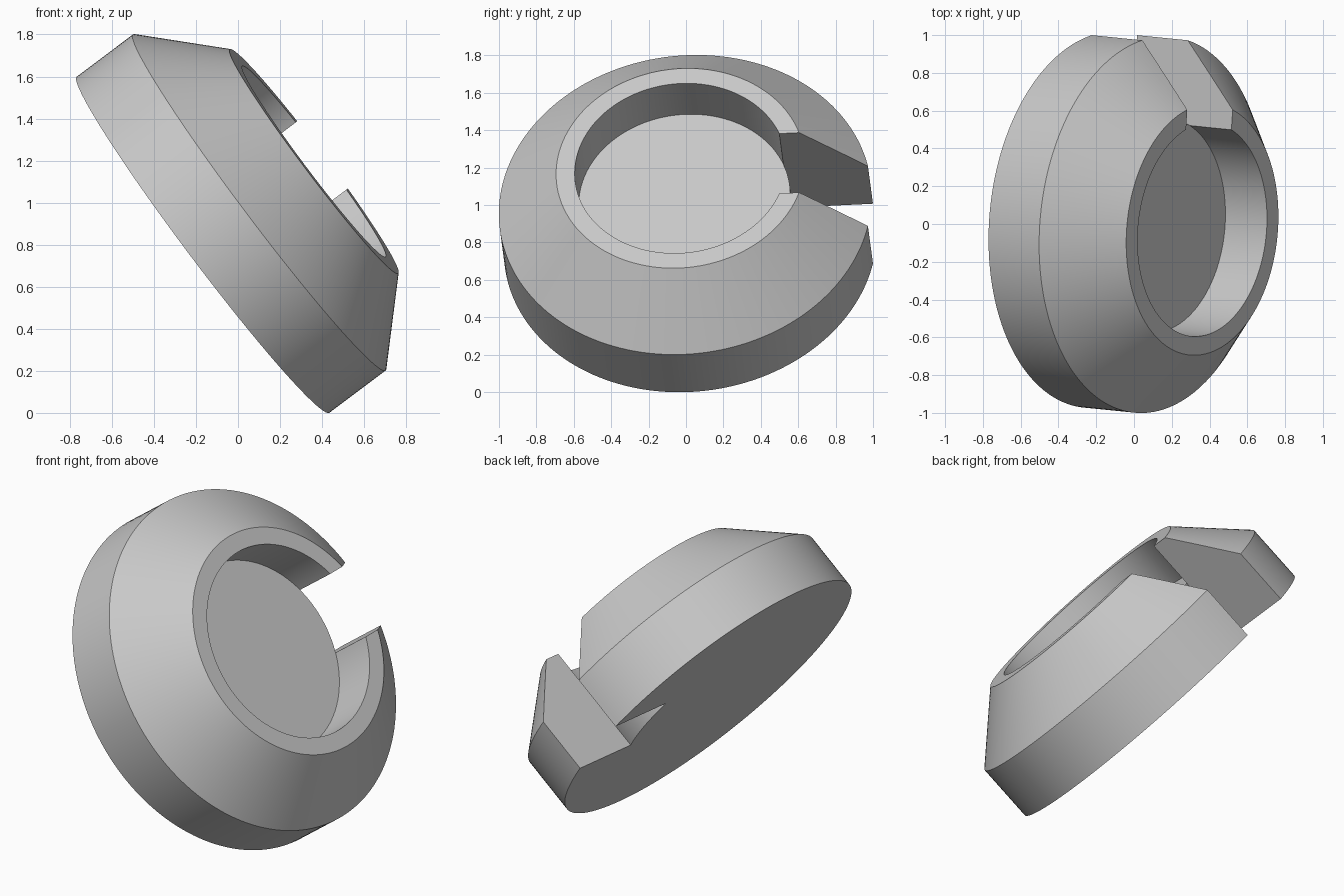
import bpy, math
from mathutils import Matrix, Vector

cube = bpy.data.objects.get("Cube")
if cube:
    bpy.data.objects.remove(cube, do_unlink=True)

SEGMENTS = 160
BORE = 0.567          # radius of the recess
FLOOR = 0.386         # height of the recess floor
SLOT_WIDTH = 0.4

grey = bpy.data.materials.new("plain grey")
grey.use_nodes = True
colour = (0.58, 0.58, 0.58, 1)
grey.diffuse_color = colour
grey.node_tree.nodes["Principled BSDF"].inputs["Base Color"].default_value = colour

# Tilted frame: the disc axis leans to +x and slightly forward, the slot points to +y
axis = Vector((0.797, -0.08, 0.599)).normalized()
slot = (Vector((0, 1, 0)) - axis * axis.y).normalized()
side = slot.cross(axis)
frame = Matrix((side, slot, axis)).transposed().to_4x4()
frame.translation = (-0.166, 0.023, 0.80)


def make_object(name, verts, faces):
    mesh = bpy.data.meshes.new(name)
    mesh.from_pydata(verts, [], faces)
    mesh.materials.append(grey)
    obj = bpy.data.objects.new(name, mesh)
    bpy.context.collection.objects.link(obj)
    obj.matrix_world = frame
    return obj


def activate(obj):
    bpy.ops.object.select_all(action='DESELECT')
    obj.select_set(True)
    bpy.context.view_layer.objects.active = obj


def revolve(name, profile, closed):
    """Turn a (radius, height) profile around the local z axis."""
    n = len(profile)
    verts = []
    for i in range(SEGMENTS):
        a = math.tau * i / SEGMENTS
        verts += [(r * math.cos(a), r * math.sin(a), z) for r, z in profile]
    faces = []
    for i in range(SEGMENTS):
        a, b = i * n, (i + 1) % SEGMENTS * n
        for j in range(n if closed else n - 1):
            k = (j + 1) % n
            faces.append((a + j, b + j, b + k, a + k))
    if not closed:  # cap both ends
        faces.append([i * n for i in reversed(range(SEGMENTS))])
        faces.append([i * n + n - 1 for i in range(SEGMENTS)])
    return make_object(name, verts, faces)


# Outer body: straight rim, conical shoulder, flat lip and bore
body = revolve("slotted_body", [(BORE, 0), (1, 0), (1, 0.336), (0.667, 0.662),
                                (BORE, 0.662)], True)

# Slot cut through one side of the body
bpy.ops.mesh.primitive_cube_add(size=1)
cutter = bpy.context.object
cutter.name = "slot_cutter"
cutter.hide_render = True
cutter.matrix_world = (frame @ Matrix.Translation((0, 0.8, 0.3))
                       @ Matrix.Diagonal((SLOT_WIDTH, 1.2, 2, 1)))
cut = body.modifiers.new("slot", 'BOOLEAN')
cut.operation = 'DIFFERENCE'
cut.solver = 'EXACT'
cut.object = cutter
bpy.context.view_layer.update()
activate(body)
bpy.ops.object.modifier_apply(modifier=cut.name)
bpy.data.objects.remove(cutter, do_unlink=True)

# Solid core that forms the recess floor
core = revolve("recess_floor", [(BORE, 0), (BORE, FLOOR)], False)

for obj in (body, core):
    activate(obj)
    bpy.ops.object.shade_smooth_by_angle(angle=math.radians(25))
